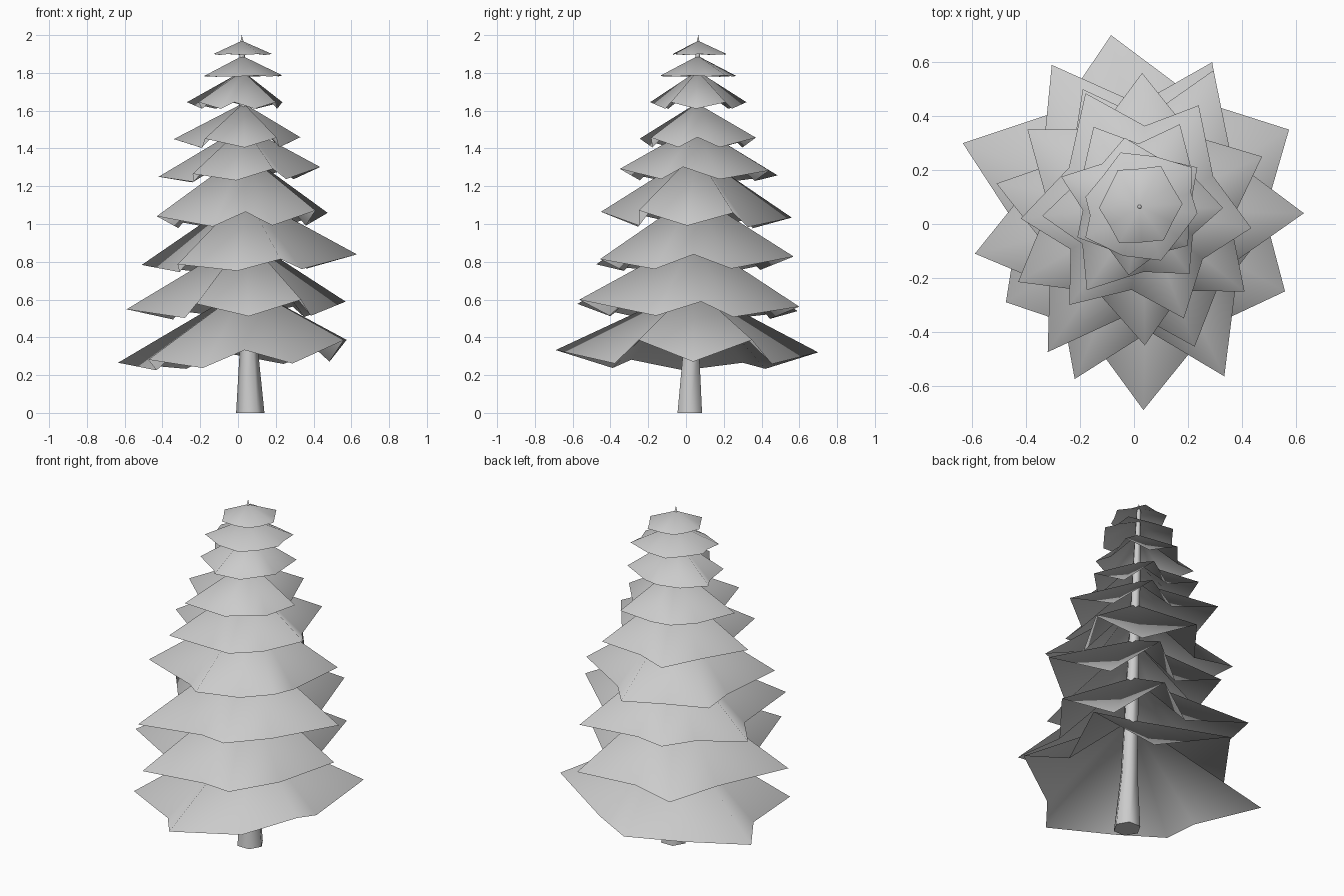
import bpy, bmesh, math
from mathutils import Vector

if "Cube" in bpy.data.objects:
    bpy.data.objects.remove(bpy.data.objects["Cube"], do_unlink=True)

grey = bpy.data.materials.new("plain grey")
grey.use_nodes = True
grey.diffuse_color = (0.6, 0.6, 0.6, 1)
grey.node_tree.nodes["Principled BSDF"].inputs["Base Color"].default_value = (0.6, 0.6, 0.6, 1)


def axis(z):
    """Point on the slightly leaning trunk axis."""
    t = z / 2
    return Vector((0.065 - 0.045 * t, 0.02 + 0.045 * t, z))


def finish(name, bm, sharp_angle):
    bmesh.ops.recalc_face_normals(bm, faces=bm.faces)
    mesh = bpy.data.meshes.new(name)
    bm.to_mesh(mesh)
    bm.free()
    mesh.materials.append(grey)
    obj = bpy.data.objects.new(name, mesh)
    bpy.context.scene.collection.objects.link(obj)
    bpy.ops.object.select_all(action="DESELECT")
    obj.select_set(True)
    bpy.context.view_layer.objects.active = obj
    bpy.ops.object.shade_smooth_by_angle(angle=math.radians(sharp_angle))


def bough_tier(number, apex, tip_z, valley_z, valley_ratio, tilt, tips):
    """Tilted star-shaped skirt: pointed tips with drawn-in valleys between them."""
    bm = bmesh.new()
    top = bm.verts.new(axis(apex))
    centre = axis(valley_z).xy
    lean = Vector(tilt)
    arms = [Vector(tip) - centre for tip in tips]
    rim = []
    for arm, following in zip(arms, arms[1:] + arms[:1]):
        reach = (arm.length + following.length) / 2 * valley_ratio
        valley = (arm.normalized() + following.normalized()).normalized() * reach
        for offset, z, share in ((arm, tip_z, 1), (valley, valley_z, 0.5)):
            rim.append(bm.verts.new((*(centre + offset), z + share * lean.dot(offset))))
    for v, following in zip(rim, rim[1:] + rim[:1]):
        bm.faces.new((top, v, following))
    finish(f"bough_tier_{number}", bm, 180)


# Trunk: tapered hexagonal rings along the leaning axis
bm = bmesh.new()
rings = []
for z, r in ((0, 0.075), (0.35, 0.047), (1, 0.034), (1.6, 0.023), (1.95, 0.012)):
    c = axis(z)
    rings.append([bm.verts.new((c.x + r * math.cos(k * math.tau / 6),
                                c.y + r * math.sin(k * math.tau / 6), z)) for k in range(6)])
for low, high in zip(rings, rings[1:]):
    for k in range(6):
        n = (k + 1) % 6
        bm.faces.new((low[k], low[n], high[n], high[k]))
bm.faces.new(rings[0])
point = bm.verts.new(axis(2))
for k in range(6):
    bm.faces.new((rings[-1][k], rings[-1][(k + 1) % 6], point))
finish("trunk", bm, 70)

# Bough tiers from the ground up
bough_tier(1, 0.67, 0.335, 0.25, 0.72, (0.1, 0),
           ((0.035, -0.69), (0.56, -0.25), (0.575, 0.35), (-0.085, 0.7), (-0.635, 0.3), (-0.475, -0.29)))
bough_tier(2, 0.93, 0.57, 0.505, 0.65, (0.04, -0.03),
           ((0.335, -0.565), (0.57, 0.08), (0.29, 0.6), (-0.305, 0.59), (-0.59, -0.11), (-0.22, -0.575)))
bough_tier(3, 1.16, 0.81, 0.755, 0.64, (0.05, 0.01),
           ((0.225, -0.455), (0.63, 0.04), (0.295, 0.57), (-0.19, 0.5), (-0.51, 0.15), (-0.32, -0.475)))
bough_tier(4, 1.38, 1.05, 0.985, 0.67, (0.035, -0.03),
           ((0.04, -0.45), (0.41, -0.25), (0.475, 0.25), (0.03, 0.56), (-0.395, 0.35), (-0.43, -0.215)))
bough_tier(5, 1.52, 1.277, 1.23, 0.68, (0.06, -0.015),
           ((0.185, -0.35), (0.435, -0.015), (0.24, 0.44), (-0.18, 0.485), (-0.42, 0.02), (-0.24, -0.3)))
bough_tier(6, 1.64, 1.455, 1.405, 0.7, (0.015, 0),
           ((0.205, -0.185), (0.33, 0.06), (0.17, 0.37), (-0.15, 0.36), (-0.34, 0.03), (-0.175, -0.245)))
bough_tier(7, 1.81, 1.645, 1.61, 0.75, (0, 0),
           ((-0.02, -0.19), (0.2, -0.08), (0.235, 0.21), (-0.035, 0.32), (-0.27, 0.175), (-0.21, -0.05)))
bough_tier(8, 1.89, 1.785, 1.78, 0.86, (0.01, 0),
           ((0.1, -0.135), (0.235, 0.04), (0.215, 0.21), (-0.05, 0.265), (-0.18, 0.1), (-0.18, -0.05)))
bough_tier(9, 1.97, 1.9, 1.895, 0.86, (0, 0),
           ((0.11, -0.06), (0.18, 0.075), (0.1, 0.215), (-0.06, 0.2), (-0.13, 0.06), (-0.055, -0.07)))
